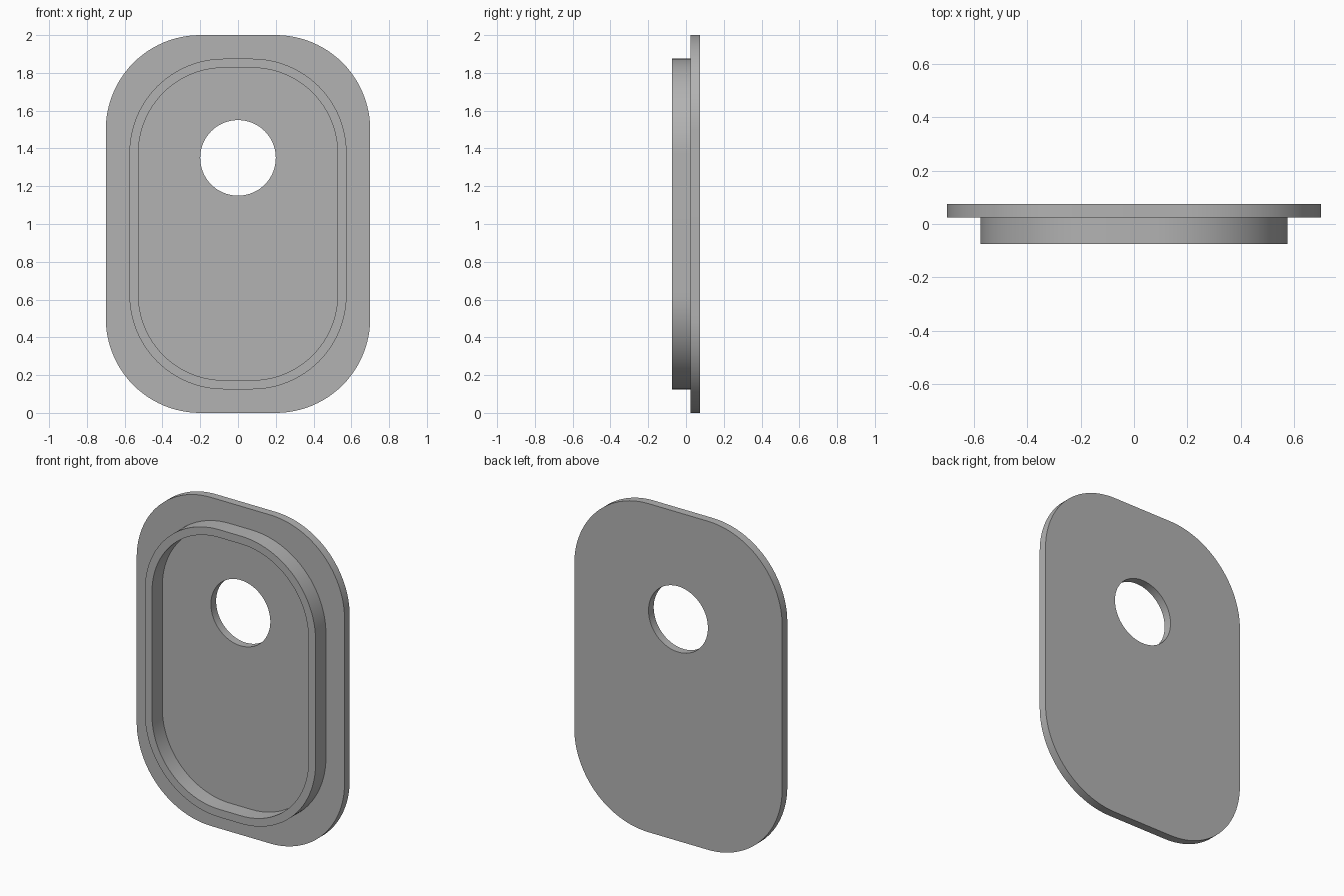
import bpy
import bmesh
from math import cos, sin, pi, radians

cube = bpy.data.objects.get("Cube")
if cube:
    bpy.data.objects.remove(cube, do_unlink=True)

MID_Z = 1.0

grey = bpy.data.materials.new("plain_grey")
grey.use_nodes = True
colour = (0.45, 0.45, 0.45, 1)
grey.diffuse_color = colour
grey.node_tree.nodes["Principled BSDF"].inputs["Base Color"].default_value = colour


def rounded_outline(half_w, half_h, radius, z=MID_Z, steps=24):
    """Rounded rectangle in the xz plane; a circle when all sizes match."""
    points = []
    for corner, (sx, sz) in enumerate([(1, 1), (-1, 1), (-1, -1), (1, -1)]):
        for i in range(steps + 1):
            a = (corner + i / steps) * pi / 2
            points.append((sx * (half_w - radius) + radius * cos(a),
                           z + sz * (half_h - radius) + radius * sin(a)))
    return points


def pierced_slab(name, outer, hole, front, back):
    """Fill between two outlines and extrude from front to back."""
    bm = bmesh.new()
    for outline in (outer, hole):
        verts = [bm.verts.new((x, front, z)) for x, z in outline]
        for a, b in zip(verts, verts[1:] + verts[:1]):
            bm.edges.new((a, b))
    bmesh.ops.remove_doubles(bm, verts=bm.verts[:], dist=0.0001)
    bmesh.ops.triangle_fill(bm, edges=bm.edges[:], use_beauty=True, normal=(0, -1, 0))
    extruded = bmesh.ops.extrude_face_region(bm, geom=bm.faces[:], use_keep_orig=True)
    moved = [g for g in extruded["geom"] if isinstance(g, bmesh.types.BMVert)]
    bmesh.ops.translate(bm, verts=moved, vec=(0, back - front, 0))
    bmesh.ops.recalc_face_normals(bm, faces=bm.faces[:])
    mesh = bpy.data.meshes.new(name)
    bm.to_mesh(mesh)
    bm.free()
    mesh.materials.append(grey)
    obj = bpy.data.objects.new(name, mesh)
    bpy.context.collection.objects.link(obj)
    bpy.ops.object.select_all(action='DESELECT')
    obj.select_set(True)
    bpy.context.view_layer.objects.active = obj
    bpy.ops.object.shade_smooth_by_angle(angle=radians(30))
    return obj


# Back plate with its round hole
pierced_slab("back_plate", rounded_outline(0.7, 1.0, 0.5),
             rounded_outline(0.2, 0.2, 0.2, z=1.35), 0.025, 0.075)

# Raised rim standing on the front of the plate
pierced_slab("raised_rim", rounded_outline(0.575, 0.875, 0.5),
             rounded_outline(0.527, 0.827, 0.452), -0.075, 0.025)
